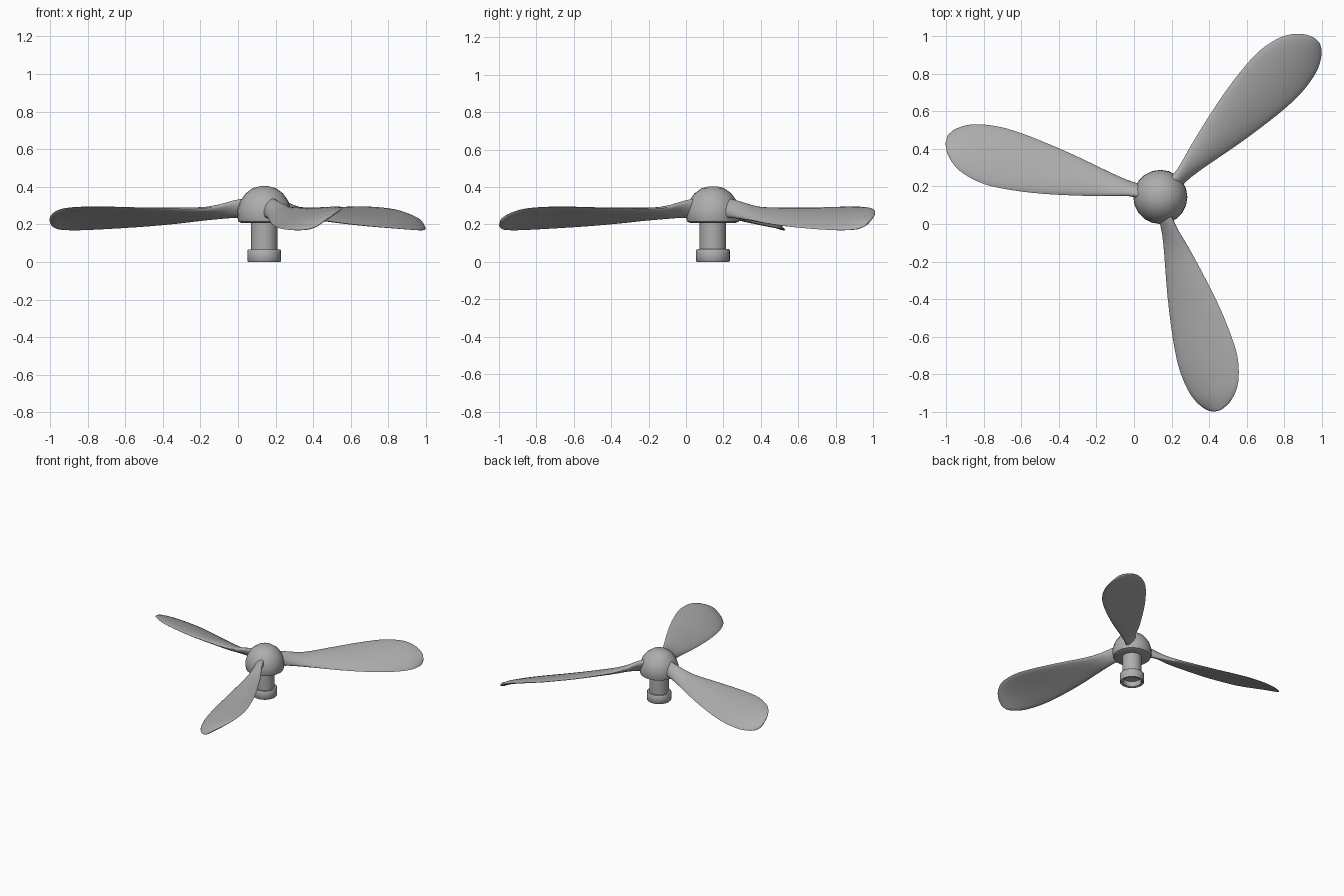
import bpy, bmesh
from math import cos, sin, tau, radians, hypot
from mathutils import Vector

cube = bpy.data.objects.get("Cube")
if cube:
    bpy.data.objects.remove(cube, do_unlink=True)

HUB = Vector((0.14, 0.144, 0))

metal = bpy.data.materials.new("grey_metal")
metal.use_nodes = True
colour = (0.42, 0.42, 0.42, 1)
metal.diffuse_color = colour
shader = next(n for n in metal.node_tree.nodes if n.type == "BSDF_PRINCIPLED")
shader.inputs["Base Color"].default_value = colour


def loft(name, rings):
    """Skin a closed mesh over a list of equal-length rings."""
    bm = bmesh.new()
    loops = [[bm.verts.new(p) for p in ring] for ring in rings]
    for a, b in zip(loops, loops[1:]):
        for i in range(len(a)):
            j = (i + 1) % len(a)
            bm.faces.new((a[i], a[j], b[j], b[i]))
    bm.faces.new(loops[0])
    bm.faces.new(loops[-1])
    bmesh.ops.recalc_face_normals(bm, faces=bm.faces)
    mesh = bpy.data.meshes.new(name)
    bm.to_mesh(mesh)
    bm.free()
    mesh.materials.append(metal)
    return place(name, mesh)


def place(name, mesh):
    obj = bpy.data.objects.new(name, mesh)
    bpy.context.collection.objects.link(obj)
    obj.location = HUB
    return obj


def smooth(obj, angle):
    bpy.ops.object.select_all(action="DESELECT")
    obj.select_set(True)
    bpy.context.view_layer.objects.active = obj
    bpy.ops.object.shade_smooth_by_angle(angle=radians(angle))


def lathe(name, profile, sides):
    """Turn a (radius, height) profile around the vertical axis."""
    rings = [[(r * cos(tau * i / sides), r * sin(tau * i / sides), z)
              for i in range(sides)] for r, z in profile]
    smooth(loft(name, rings), 40)


def spline(rows, steps):
    """Catmull-Rom interpolation between rows of section values."""
    rows = [Vector(r) for r in rows]
    result = []
    for i in range(len(rows) - 1):
        b, c = rows[i], rows[i + 1]
        a, d = rows[max(i - 1, 0)], rows[min(i + 2, len(rows) - 1)]
        for k in range(steps):
            t = k / steps
            result.append(b + (c - a) * t / 2
                          + (a - b * 2.5 + c * 2 - d / 2) * t * t
                          + ((b - c) * 1.5 + (d - a) / 2) * t ** 3)
    return result + [rows[-1]]


def section(row, count=20):
    """Cambered oval between a low trailing edge and a high leading edge."""
    u, v_low, v_high, z_low, z_high, thick = row
    half_v, half_z = (v_high - v_low) / 2, (z_high - z_low) / 2
    size = hypot(half_v, half_z)
    ring = []
    for i in range(count):
        a = tau * i / count
        along = cos(a)
        lift = thick * sin(a) + 0.08 * half_v * (1 - along * along)
        ring.append((u,
                     (v_low + v_high) / 2 + half_v * along - lift * half_z / size,
                     (z_low + z_high) / 2 + half_z * along + lift * half_v / size))
    return ring


# Hub dome, stem and hollow collar
lathe("hub_dome", [(.02, .213), (.12, .208), (.138, .215), (.144, .24), (.142, .28),
                   (.128, .325), (.1, .365), (.06, .394), (.02, .404)], 20)
lathe("stem", [(.071, .05), (.071, .22)], 32)
lathe("collar", [(.068, .045), (.068, .004), (.074, 0), (.086, 0), (.09, .005),
                 (.09, .062), (.085, .068), (.06, .068)], 32)

# Blade sections: distance, trailing and leading edge, their heights, half thickness
stations = [
    (.07, -.02, .02, .228, .345, .034),
    (.16, -.03, .035, .238, .325, .028),
    (.30, -.055, .08, .23, .286, .022),
    (.50, -.09, .13, .207, .285, .018),
    (.66, -.112, .163, .192, .288, .016),
    (.80, -.126, .182, .182, .292, .015),
    (.92, -.128, .188, .175, .293, .015),
    (1.03, -.112, .168, .17, .288, .015),
    (1.10, -.086, .135, .17, .276, .015),
    (1.15, -.05, .088, .175, .254, .013),
    (1.173, -.018, .045, .189, .234, .009),
    (1.178, -.004, .03, .198, .222, .005),
]
blade = loft("blade_front", [section(r) for r in spline(stations, 3)])
smooth(blade, 50)
blade.rotation_euler.z = radians(-75.7)

# Two more blades sharing the same mesh
for name, turn in (("blade_right_side", -120), ("blade_left_side", 120)):
    copy = place(name, blade.data)
    copy.rotation_euler.z = blade.rotation_euler.z + radians(turn)
